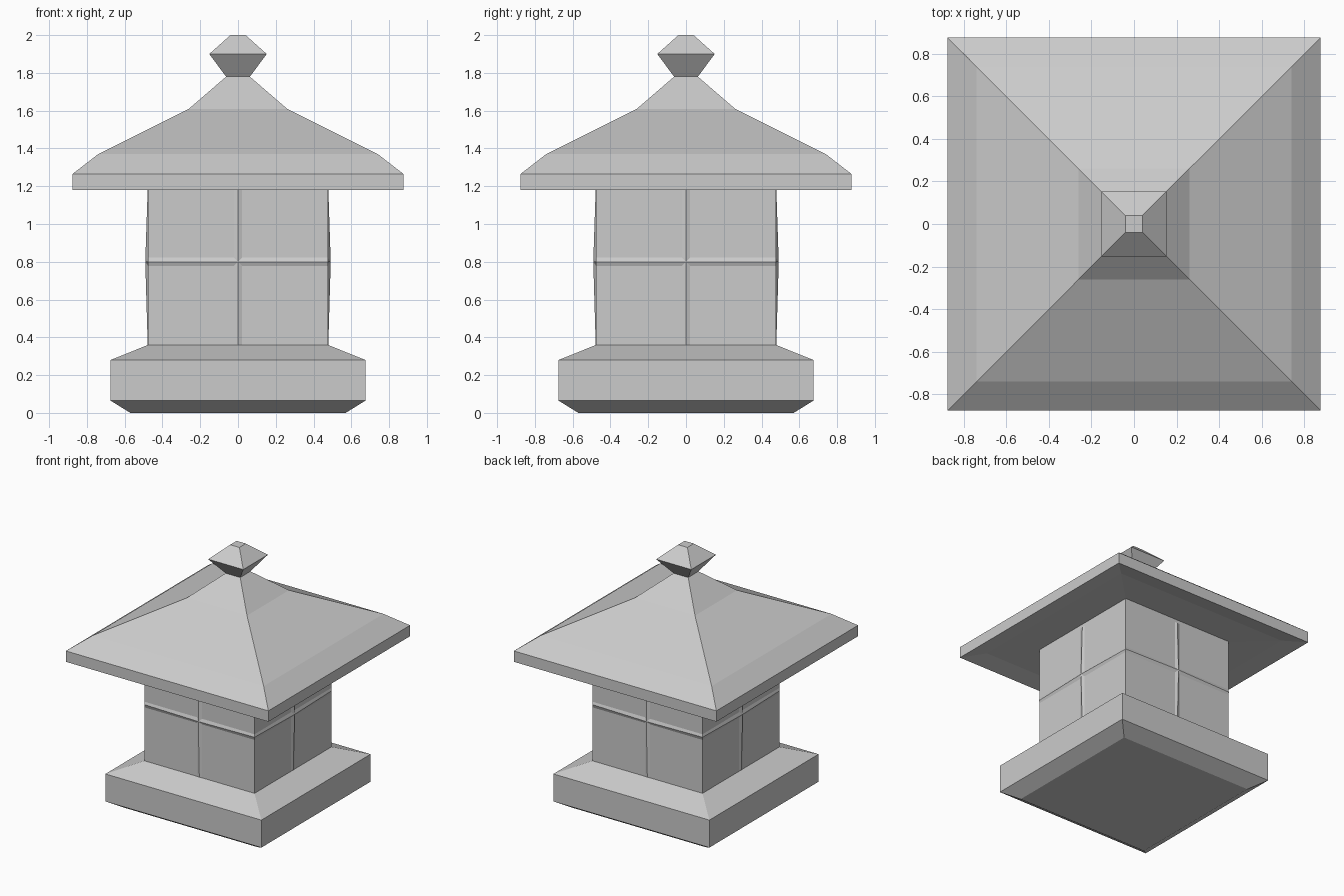
import bpy, bmesh, math
from mathutils import Matrix

if "Cube" in bpy.data.objects:
    bpy.data.objects.remove(bpy.data.objects["Cube"])


def make_object(name, bm):
    bmesh.ops.recalc_face_normals(bm, faces=bm.faces)
    mesh = bpy.data.meshes.new(name)
    bm.to_mesh(mesh)
    bm.free()
    obj = bpy.data.objects.new(name, mesh)
    bpy.context.collection.objects.link(obj)
    return obj


def square_loft(name, profile, cap_bottom=False, cap_top=False):
    """Stack square rings given as (half width, height)."""
    bm = bmesh.new()
    rings = [[bm.verts.new((sx * r, sy * r, z))
              for sx, sy in ((-1, -1), (1, -1), (1, 1), (-1, 1))]
             for r, z in profile]
    for low, high in zip(rings, rings[1:]):
        for i in range(4):
            j = (i + 1) % 4
            bm.faces.new((low[i], low[j], high[j], high[i]))
    if cap_bottom:
        bm.faces.new(rings[0][::-1])
    if cap_top:
        bm.faces.new(rings[-1])
    return make_object(name, bm)


WALL = 0.476
WALL_LOW, WALL_HIGH = 0.36, 1.215

# Stepped plinth with bevelled underside and sloping top
square_loft("base", [(0.57, 0), (0.675, 0.065), (0.675, 0.28), (WALL, WALL_LOW)],
            cap_bottom=True)

# Square lantern chamber
square_loft("body", [(WALL, WALL_LOW), (WALL, WALL_HIGH)])

# Pyramid roof with flared eaves, fascia and gently rising soffit
square_loft("roof", [(WALL, WALL_HIGH), (0.74, 1.205), (0.876, 1.18), (0.876, 1.265),
                     (0.74, 1.37), (0.26, 1.61), (0.063, 1.78)])

# Faceted finial
square_loft("finial", [(0.063, 1.78), (0.152, 1.9), (0.04, 2.0)], cap_top=True)


def window_bars(name, angle):
    """Crossed shallow ridges that swell towards the middle of a wall."""
    bm = bmesh.new()
    mid, half, peak = 0.8, 0.022, WALL + 0.015
    # each bar: two tips, two side points, sharing the raised centre
    for along, ends in (("x", (-WALL, WALL)), ("z", (WALL_LOW, 1.19))):
        def point(t, s, y):
            return bm.verts.new((t, -y, mid + s) if along == "x" else (s, -y, t))
        centre = point(0 if along == "x" else mid, 0, peak)
        for end in ends:
            c = 0 if along == "x" else mid
            tip = point(end, 0, WALL + 0.002)
            for side in (-half, half):
                foot = point(end, side, WALL)
                inner = point(c, side, WALL)
                bm.faces.new((tip, foot, inner, centre))
    bmesh.ops.remove_doubles(bm, verts=bm.verts, dist=0.0005)
    bmesh.ops.rotate(bm, verts=bm.verts, cent=(0, 0, 0),
                     matrix=Matrix.Rotation(angle, 3, "Z"))
    bmesh.ops.recalc_face_normals(bm, faces=bm.faces)
    return make_object(name, bm)


for i, side in enumerate(("front", "right", "back", "left")):
    window_bars(side + "_window_bars", i * math.pi / 2)
